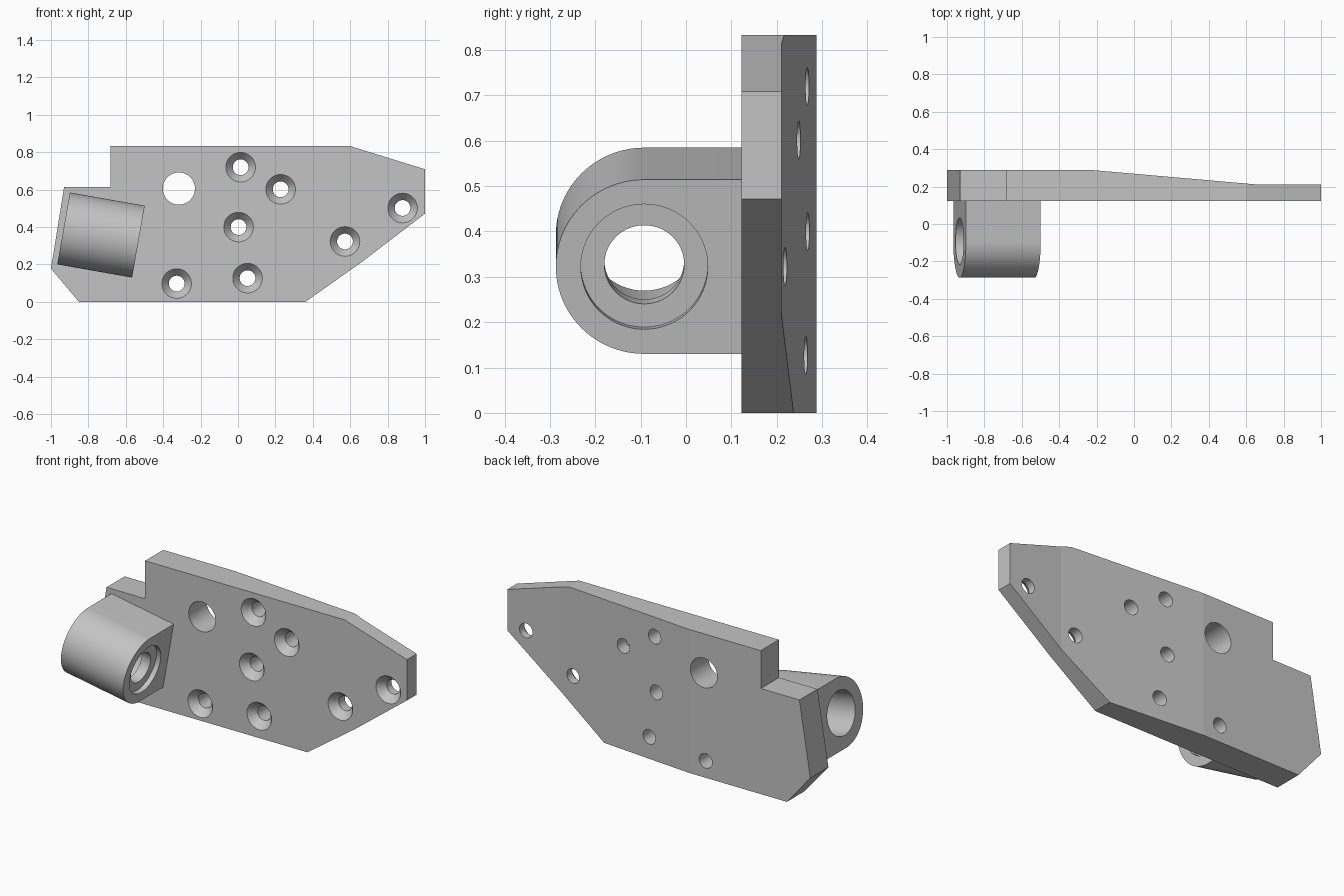
import bpy, bmesh, math
from mathutils import Matrix, Vector

cube = bpy.data.objects.get("Cube")
if cube:
    bpy.data.objects.remove(cube, do_unlink=True)

grey = bpy.data.materials.new("machined grey")
grey.use_nodes = True
colour = (0.55, 0.55, 0.55, 1)
grey.diffuse_color = colour
grey.node_tree.nodes["Principled BSDF"].inputs["Base Color"].default_value = colour

FRONT, BACK, THIN = 0.122, 0.288, 0.211
SEGMENTS = 96


def add_object(name, bm):
    bmesh.ops.recalc_face_normals(bm, faces=bm.faces)
    mesh = bpy.data.meshes.new(name)
    bm.to_mesh(mesh)
    bm.free()
    mesh.materials.append(grey)
    obj = bpy.data.objects.new(name, mesh)
    bpy.context.collection.objects.link(obj)
    return obj


def prism(name, points, offset):
    """Extrude a closed outline along an offset vector."""
    bm = bmesh.new()
    face = bm.faces.new([bm.verts.new(p) for p in points])
    new = bmesh.ops.extrude_face_region(bm, geom=[face])["geom"]
    bmesh.ops.translate(bm, vec=Vector(offset),
                        verts=[v for v in new if isinstance(v, bmesh.types.BMVert)])
    return add_object(name, bm)


def turned(name, profile, matrix):
    """Solid of stacked rings; profile holds (distance along axis, radius)."""
    bm = bmesh.new()
    rings = []
    for d, r in profile:
        angles = [2 * math.pi * i / SEGMENTS for i in range(SEGMENTS)]
        rings.append([bm.verts.new(matrix @ Vector((r * math.cos(a), r * math.sin(a), d)))
                      for a in angles])
    for lower, upper in zip(rings, rings[1:]):
        for i in range(SEGMENTS):
            j = (i + 1) % SEGMENTS
            bm.faces.new((lower[i], lower[j], upper[j], upper[i]))
    bm.faces.new(rings[0])
    bm.faces.new(rings[-1])
    return add_object(name, bm)


def cut(obj, cutters):
    for cutter in cutters:
        cutter.hide_render = True
        mod = obj.modifiers.new("cut", "BOOLEAN")
        mod.operation = "DIFFERENCE"
        mod.solver = "EXACT"
        mod.object = cutter
    bpy.context.view_layer.update()
    graph = bpy.context.evaluated_depsgraph_get()
    mesh = bpy.data.meshes.new_from_object(obj.evaluated_get(graph))
    obj.modifiers.clear()
    obj.data = mesh
    mesh.materials.clear()
    mesh.materials.append(grey)
    for cutter in cutters:
        bpy.data.objects.remove(cutter, do_unlink=True)


# Mounting plate outline
outline = [(-0.85, 0), (0.36, 0), (0.66, 0.212), (1, 0.472), (1, 0.709), (0.6, 0.833),
           (-0.682, 0.833), (-0.682, 0.613), (-0.93, 0.613), (-1, 0.178)]
plate = prism("mounting_plate", [(x, FRONT, z) for x, z in outline],
              (0, BACK - FRONT, 0))

# Tapered relief on the back of the plate
relief = [(-0.22, BACK), (0.66, THIN), (1.2, THIN), (1.2, 0.4), (-0.22, 0.4)]
cutters = [prism("relief_cutter", [(x, y, -0.1) for x, y in relief], (0, 0, 1.1))]

# Plain hole and countersunk screw holes
to_back = Matrix.Rotation(-math.pi / 2, 4, "X")
cutters.append(turned("plain_hole_cutter", [(-0.1, 0.086), (0.3, 0.086)],
                      Matrix.Translation((-0.316, FRONT, 0.606)) @ to_back))
screws = [(0.014, 0.72), (0.228, 0.602), (0.003, 0.4), (0.88, 0.502),
          (0.572, 0.323), (-0.328, 0.098), (0.051, 0.127)]
for x, z in screws:
    cutters.append(turned("screw_cutter",
                          [(-0.05, 0.079), (0, 0.079), (0.045, 0.042), (0.3, 0.042)],
                          Matrix.Translation((x, FRONT, z)) @ to_back))
cut(plate, cutters)

# Round-nosed lug, tilted in the plane of the plate
RADIUS, HALF, AXIS_Y = 0.195, 0.203, -0.092
tilt = Matrix.Translation((-0.7325, AXIS_Y, 0.3575)) @ Matrix.Rotation(math.radians(10), 4, "Y")
steps = SEGMENTS // 2
nose = [(-RADIUS * math.sin(math.pi * i / steps), RADIUS * math.cos(math.pi * i / steps))
        for i in range(steps + 1)]
root = FRONT + 0.01 - AXIS_Y
section = nose + [(root, -RADIUS), (root, RADIUS)]
lug = prism("lug", [tilt @ Vector((-HALF, y, z)) for y, z in section],
            tilt.to_3x3() @ Vector((2 * HALF, 0, 0)))

# Stepped bore: wide from the outer end, thin lip, shallow seat at the inner end
along = tilt @ Matrix.Rotation(math.pi / 2, 4, "Y")
lip_end = HALF - 0.028
lip_start = lip_end - 0.057
bore = turned("bore_cutter", [(-HALF - 0.1, 0.125), (lip_start, 0.125), (lip_start, 0.088),
                              (lip_end, 0.088), (lip_end, 0.14), (HALF + 0.1, 0.14)], along)
cut(lug, [bore])

# Smooth round walls while keeping the folds crisp
bpy.ops.object.select_all(action="DESELECT")
for obj in (plate, lug):
    obj.select_set(True)
bpy.context.view_layer.objects.active = plate
bpy.ops.object.shade_smooth_by_angle(angle=math.radians(4.4))
